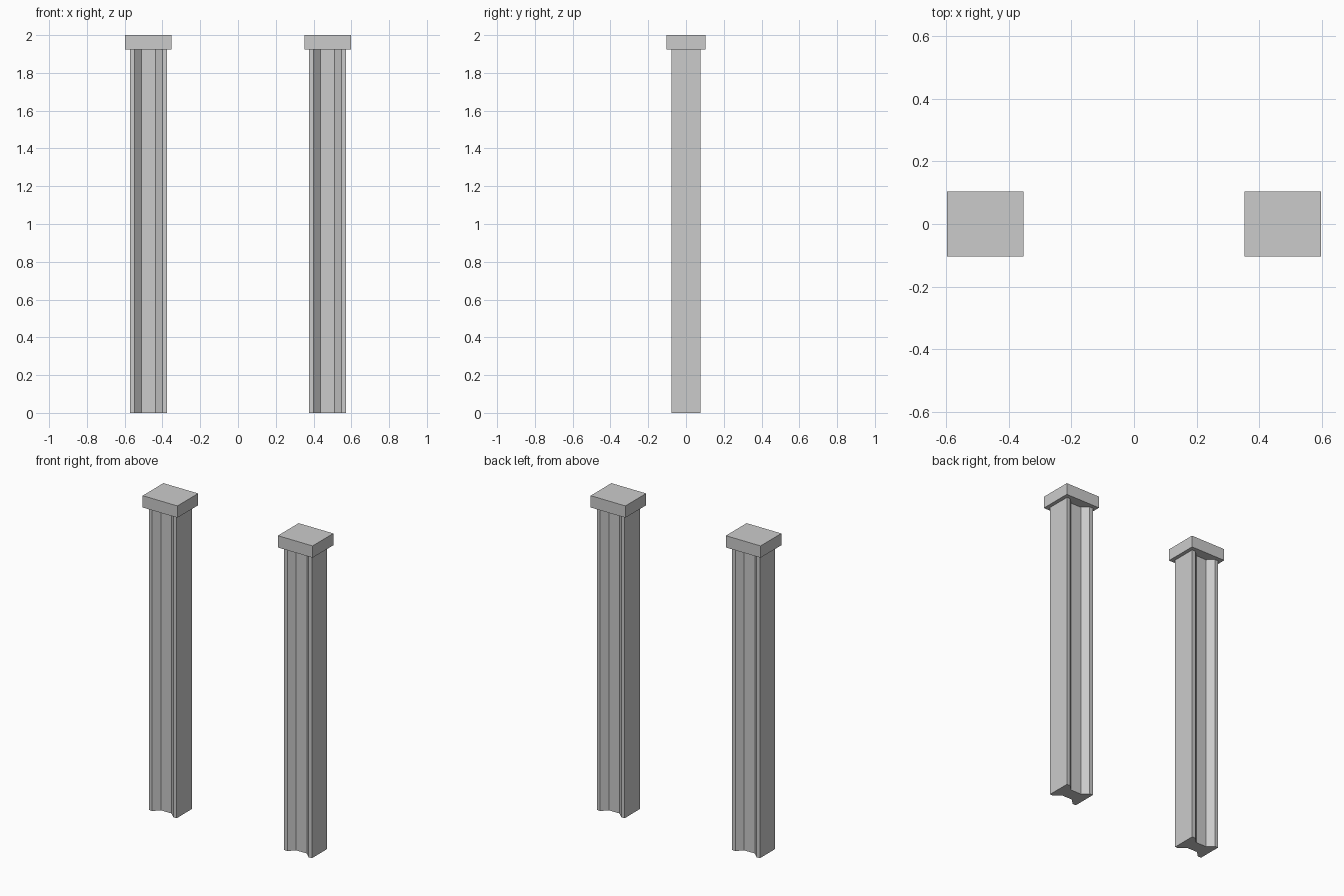
import bpy, bmesh

if "Cube" in bpy.data.objects:
    bpy.data.objects.remove(bpy.data.objects["Cube"])

POST_X = 0.475      # post centre distance from x = 0
CAP_Z = 1.925       # underside of the caps


def prism(name, outline, z0, z1, x):
    """Extrude a closed xy outline from z0 to z1."""
    bm = bmesh.new()
    base = bm.faces.new([bm.verts.new((px, py, z0)) for px, py in outline])
    top = bmesh.ops.extrude_face_region(bm, geom=[base])["geom"]
    verts = [v for v in top if isinstance(v, bmesh.types.BMVert)]
    bmesh.ops.translate(bm, verts=verts, vec=(0, 0, z1 - z0))
    bmesh.ops.recalc_face_normals(bm, faces=bm.faces)
    mesh = bpy.data.meshes.new(name)
    bm.to_mesh(mesh)
    bm.free()
    obj = bpy.data.objects.new(name, mesh)
    obj.location.x = x
    bpy.context.collection.objects.link(obj)
    return obj


# Post section: rectangle with a tapered groove in the front and the back
front = [(-0.098, -0.077), (-0.074, -0.077), (-0.037, -0.041),
         (0.037, -0.041), (0.074, -0.077), (0.098, -0.077)]
post_section = front + [(-x, -y) for x, y in front]

# Cap section: plain overhanging rectangle
cap_section = [(-0.122, -0.104), (0.122, -0.104), (0.122, 0.104), (-0.122, 0.104)]

for side, s in (("left", -1), ("right", 1)):
    prism(side + "_post", post_section, 0, CAP_Z, s * POST_X)
    prism(side + "_cap", cap_section, CAP_Z, 2, s * POST_X)
